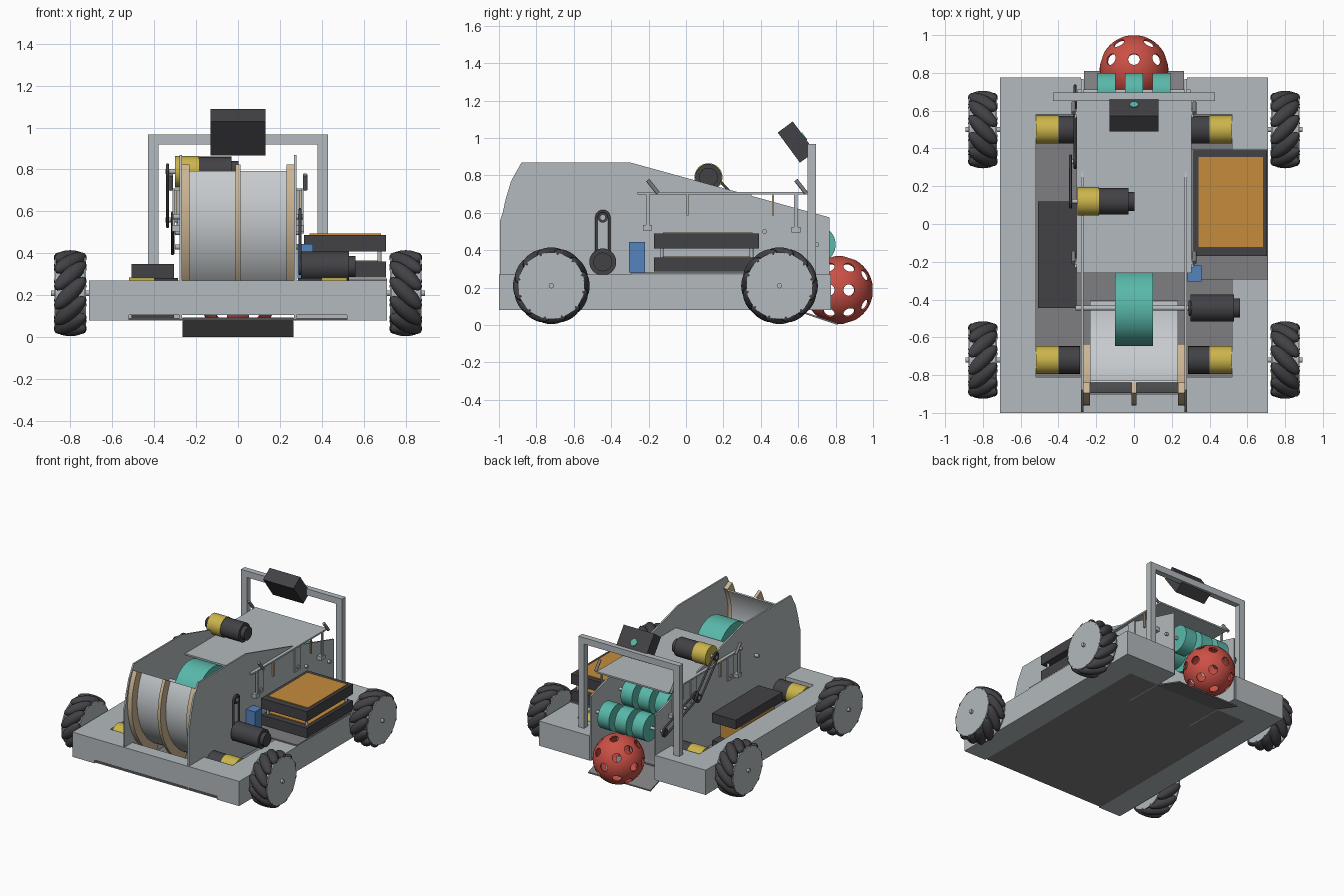
import bpy, bmesh, math
from math import sin, cos, pi, radians
from mathutils import Matrix, Vector

if "Cube" in bpy.data.objects:
    bpy.data.objects.remove(bpy.data.objects["Cube"])


def material(name, *rgb):
    m = bpy.data.materials.new(name)
    m.use_nodes = True
    m.diffuse_color = (*rgb, 1)
    m.node_tree.nodes["Principled BSDF"].inputs["Base Color"].default_value = (*rgb, 1)
    return m


GREY = material("light grey metal", .45, .49, .51)
SILVER = material("silver sheet", .57, .6, .62)
PLATE = material("mid grey plate", .21, .21, .22)
BLACK = material("dark plastic", .055, .053, .06)
TEAL = material("teal rubber", .1, .48, .4)
RED = material("red ball", .6, .08, .06)
ORANGE = material("orange board", .56, .26, .045)
YELLOW = material("yellow gearbox", .6, .46, .07)
TAN = material("tan rib", .6, .46, .29)
BLUE = material("blue box", .09, .23, .52)


def make(name, bm, mat):
    bmesh.ops.recalc_face_normals(bm, faces=bm.faces)
    me = bpy.data.meshes.new(name)
    bm.to_mesh(me)
    bm.free()
    me.materials.append(mat)
    ob = bpy.data.objects.new(name, me)
    bpy.context.collection.objects.link(ob)
    return ob


def box(name, mat, xs, ys, zs):
    bm = bmesh.new()
    c = [sum(s) / 2 for s in (xs, ys, zs)]
    d = [abs(s[1] - s[0]) for s in (xs, ys, zs)]
    bmesh.ops.create_cube(bm, size=1, matrix=Matrix.Translation(c) @ Matrix.Diagonal((*d, 1)))
    return make(name, bm, mat)


def rod(name, mat, a, b, r, seg=32):
    """Cylinder between two points."""
    a, b = Vector(a), Vector(b)
    bm = bmesh.new()
    turn = (b - a).to_track_quat('Z', 'Y').to_matrix().to_4x4()
    bmesh.ops.create_cone(bm, cap_ends=True, segments=seg, radius1=r, radius2=r,
                          depth=(b - a).length, matrix=Matrix.Translation((a + b) / 2) @ turn)
    return make(name, bm, mat)


def prism(name, mat, profile, x0, x1):
    """Side profile (y, z) extruded along x."""
    bm = bmesh.new()
    f = bm.faces.new([bm.verts.new((x0, y, z)) for y, z in profile])
    new = bmesh.ops.extrude_face_region(bm, geom=[f])["geom"]
    bmesh.ops.translate(bm, vec=(x1 - x0, 0, 0), verts=[v for v in new if isinstance(v, bmesh.types.BMVert)])
    return make(name, bm, mat)


def arc_band(cy, cz, r0, r1, a0, a1, n=36):
    angles = [radians(a0 + (a1 - a0) * i / n) for i in range(n + 1)]
    return [(cy + r1 * cos(a), cz + r1 * sin(a)) for a in angles] + \
           [(cy + r0 * cos(a), cz + r0 * sin(a)) for a in reversed(angles)]


def belt(name, x, p, q, r):
    """Belt loop around two pulleys in the y-z plane."""
    a = math.atan2(q[1] - p[1], q[0] - p[0])
    pts = []
    for c, start in ((q, a - pi / 2), (p, a + pi / 2)):
        pts += [(x, c[0] + r * cos(start + pi * i / 10), c[1] + r * sin(start + pi * i / 10)) for i in range(11)]
    cu = bpy.data.curves.new(name, 'CURVE')
    cu.dimensions = '3D'
    cu.bevel_depth = .008
    cu.bevel_resolution = 1
    s = cu.splines.new('POLY')
    s.points.add(len(pts) - 1)
    for point, co in zip(s.points, pts):
        point.co = (*co, 1)
    s.use_cyclic_u = True
    cu.materials.append(BLACK)
    bpy.context.collection.objects.link(bpy.data.objects.new(name, cu))
    for c in (p, q):
        rod(name + "_pulley", BLACK, (x - .008, *c), (x + .008, *c), r * .8, 20)


# Chassis
box("bottom_plate", PLATE, (-.52, .52), (-.99, .6), (.082, .092))
box("front_beam", GREY, (-.52, .52), (-1, -.9), (.105, .27))
prism("intake_ramp", PLATE, [(.56, .085), (.81, 0), (.81, .01), (.56, .095)], -.265, .265)
for s in (-1, 1):
    box("side_rail", GREY, (s * .52, s * .71), (-1, .775), (.08, .27))
    box("front_corner_beam", GREY, (s * .28, s * .52), (-.9, -.81), (.105, .27))
    box("rear_beam", GREY, (s * .28, s * .52), (.58, .775), (.08, .27))

# Tall body sides, deck and rear frame
side = [(-.995, .09), (-.995, .556), (-.98, .6), (-.965, .67), (-.935, .77), (-.88, .868),
        (-.295, .868), (.768, .575), (.768, .08), (.6, .08)]
for s in (-1, 1):
    prism("body_side", GREY, side, s * .268, s * .28)
    box("frame_post", GREY, (s * .38, s * .43), (.65, .695), (.27, .92))
box("deck", GREY, (-.305, .305), (-.26, .65), (.698, .71))
box("frame_bar", GREY, (-.43, .43), (.65, .695), (.918, .967))

# Tilted sensor with lens
tilt = Matrix.Translation((0, .59, .978)) @ Matrix.Rotation(radians(-53.6), 4, 'X')
sensor = box("sensor", BLACK, (-.13, .13), (-.1, .1), (-.05, .05))
lens = rod("sensor_lens", TEAL, (0, 0, .05), (0, 0, .055), .024)
for ob in (sensor, lens):
    ob.matrix_world = tilt

# Launcher: curved hood, ribs and flywheel
HUB = (-.445, .575)
prism("hood", SILVER, arc_band(*HUB, .44, .45, 151, 275), -.232, .232)
for x0, x1 in ((-.267, -.232), (-.012, .012), (.232, .267)):
    prism("hood_rib", TAN, arc_band(*HUB, .45, .515, 151, 245), x0, x1)
rod("flywheel", TEAL, (-.1, *HUB), (.1, *HUB), .2, 64)
rod("flywheel_shaft", GREY, (-.31, *HUB), (.31, *HUB), .013)
rod("flywheel_motor", BLACK, (.3, -.445, .337), (.53, -.445, .337), .072)
rod("flywheel_motor_cap", BLACK, (.53, -.445, .337), (.56, -.445, .337), .05)
belt("flywheel_belt", .296, (-.445, .337), HUB, .034)

# Intake rollers
for y, z, r in ((.7, .43, .1), (.42, .5, .1)):
    rod("roller_shaft", GREY, (-.3, y, z), (.3, y, z), .012)
    for x in (-.145, 0, .145):
        rod("intake_roller", TEAL, (x - .048, y, z), (x + .048, y, z), r, 40)

# Motor and belts driving the intake
rod("intake_gearbox", YELLOW, (-.3, .12, .79), (-.185, .12, .79), .075)
rod("intake_motor", BLACK, (-.185, .12, .79), (-.03, .12, .79), .071)
rod("intake_motor_cap", BLACK, (-.03, .12, .79), (.002, .12, .79), .05)
rod("intake_motor_shaft", GREY, (-.345, .12, .79), (-.3, .12, .79), .012)
rod("idler_shaft", GREY, (-.345, .33, .56), (-.26, .33, .56), .012)
belt("upper_belt", -.336, (.12, .79), (.33, .56), .032)
belt("lower_belt", -.312, (.33, .56), (.7, .43), .032)

# Deck brackets, levers and tan rods on both sides
for s in (-1, 1):
    for y in (-.135, .315):
        box("deck_bracket", GREY, (s * .28, s * .288), (y - .035, y + .035), (.505, .7))
        rod("bracket_bolt", GREY, (s * .285, y, .535), (s * .294, y, .535), .014, 16)
    for y, z in ((-.205, .505), (.587, .495)):
        box("lever_post", GREY, (s * .3, s * .312), (y - .009, y + .009), (z, .71))
        box("lever_foot", GREY, (s * .28, s * .315), (y - .024, y + .024), (z, z + .03))
        rod("lever", PLATE, (s * .32, y, .775), (s * .32, y + .055, .705), .011, 12)
    for y in (.008, .465):
        box("tan_rod", TAN, (s * .29, s * .302), (y - .006, y + .006), (.585, .7))

# Electronics
box("electronics_tray", PLATE, (.29, .71), (-.295, .395), (.27, .28))
for z0, z1 in ((.285, .36), (.41, .488)):
    box("electronics_case", BLACK, (.315, .705), (-.17, .39), (z0, z1))
    box("electronics_board", ORANGE, (.342, .682), (-.122, .355), (z1, z1 + .006))
for x in (.345, .675):
    for y in (-.13, .35):
        rod("stack_post", GREY, (x, y, .36), (x, y, .41), .01, 12)
box("blue_box", BLUE, (.283, .358), (-.305, -.22), (.28, .445))
box("side_case", BLACK, (-.508, -.305), (-.445, .12), (.28, .35))
box("side_case_board", ORANGE, (-.505, -.32), (-.36, .04), (.14, .28))
box("side_case_base", BLACK, (-.508, -.305), (-.445, .12), (.092, .14))


# Roller wheels with their motors
def roller_wheel(s, y, lean):
    z, mid = .21, s * .8
    bm = bmesh.new()
    n = 12
    for i in range(n):
        m = (Matrix.Translation((mid, y, z)) @ Matrix.Rotation(2 * pi * i / n, 4, 'X')
             @ Matrix.Translation((0, 0, .166)) @ Matrix.Rotation(lean * pi / 4, 4, 'Z')
             @ Matrix.Diagonal((.039, .104, .039, 1)))
        bmesh.ops.create_uvsphere(bm, u_segments=16, v_segments=12, radius=1, matrix=m)
    make("wheel_rollers", bm, BLACK)
    for x in (.725, .867):
        rod("wheel_disc", GREY, (s * x, y, z), (s * (x + .009), y, z), .178, 48)
    rod("wheel_core", GREY, (s * .73, y, z), (s * .87, y, z), .1)
    rod("axle", GREY, (s * .5, y, z), (s * .893, y, z), .014, 20)
    rod("drive_motor", BLACK, (s * .285, y, z), (s * .4, y, z), .073)
    rod("drive_gearbox", YELLOW, (s * .4, y, z), (s * .52, y, z), .075)


for s in (-1, 1):
    for y, f in ((-.72, 1), (.5, -1)):
        roller_wheel(s, y, s * f)

# Hollow ball with round holes in rings about its y axis
bm = bmesh.new()
bmesh.ops.create_uvsphere(bm, u_segments=48, v_segments=24, radius=.182)
ball = make("ball", bm, RED)
ball.location = (0, .818, .187)
shell = ball.modifiers.new("shell", 'SOLIDIFY')
shell.thickness = .01
bm = bmesh.new()
for s in (-1, 1):
    for lat, count, shift in ((17.5, 8, 0), (51, 4, 45), (90, 1, 0)):
        for i in range(count):
            a, b = radians(shift + 360 * i / count), radians(lat)
            d = Vector((cos(b) * cos(a), s * sin(b), cos(b) * sin(a)))
            bmesh.ops.create_cone(bm, cap_ends=True, segments=24, radius1=.031, radius2=.031, depth=.08,
                                  matrix=Matrix.Translation(d * .175) @ d.to_track_quat('Z', 'Y').to_matrix().to_4x4())
cutter = make("hole_cutter", bm, RED)
cutter.location = ball.location
cutter.hide_render = True
cut = ball.modifiers.new("holes", 'BOOLEAN')
cut.operation = 'DIFFERENCE'
cut.solver = 'EXACT'
cut.object = cutter
bpy.context.view_layer.update()
done = bpy.data.meshes.new_from_object(ball.evaluated_get(bpy.context.evaluated_depsgraph_get()))
ball.modifiers.clear()
ball.data = done
bpy.data.objects.remove(cutter)

# Smooth round parts, keep hard edges
bpy.ops.object.select_all(action='DESELECT')
for ob in bpy.context.collection.objects:
    if ob.type == 'MESH':
        ob.select_set(True)
        bpy.context.view_layer.objects.active = ob
bpy.ops.object.shade_smooth_by_angle(angle=radians(35))
bpy.ops.object.select_all(action='DESELECT')
